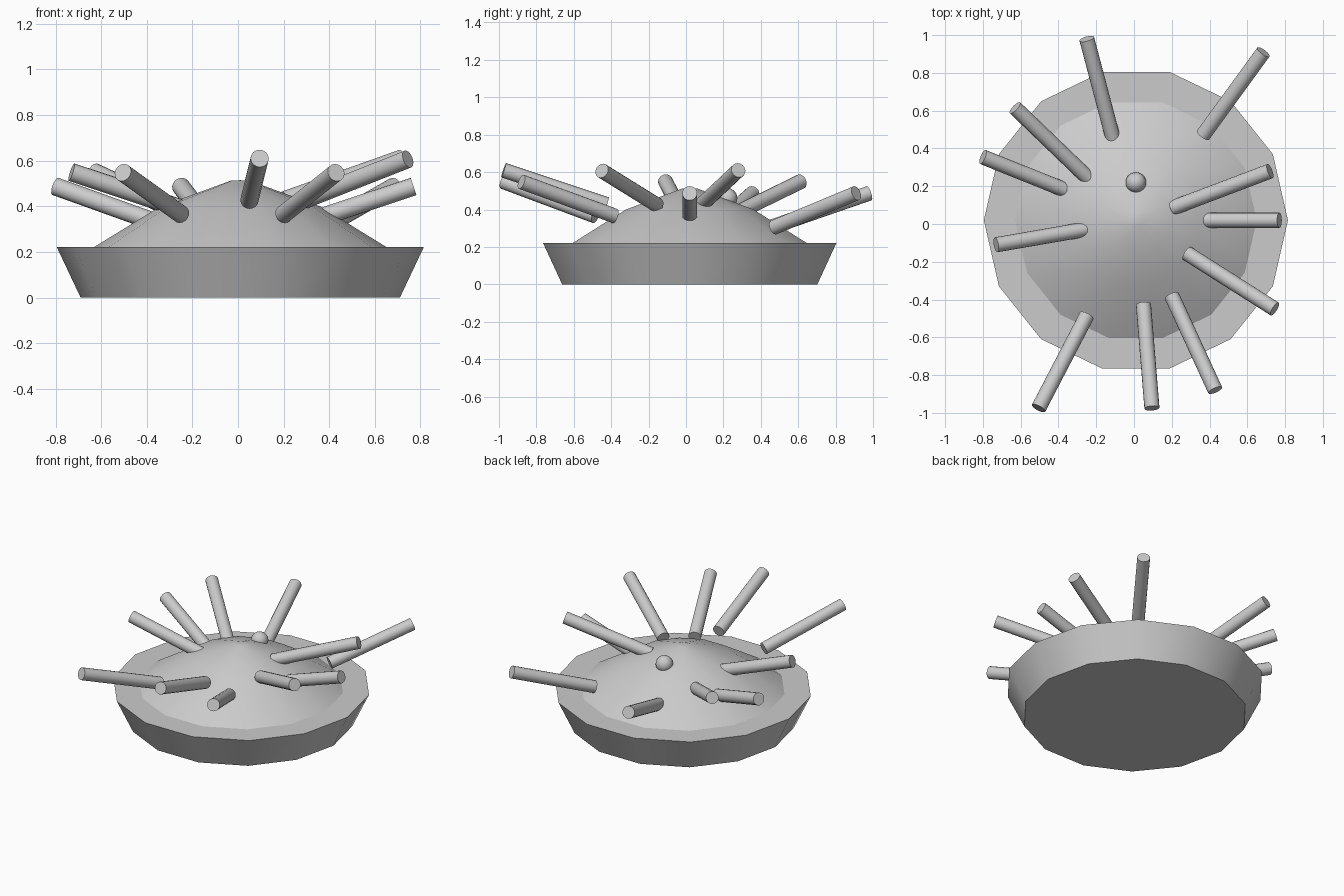
import bpy, bmesh, math
from mathutils import Vector

if "Cube" in bpy.data.objects:
    bpy.data.objects.remove(bpy.data.objects["Cube"])

grey = bpy.data.materials.new("plain_grey")
grey.diffuse_color = (0.6, 0.6, 0.6, 1)
grey.use_nodes = True
grey.node_tree.nodes["Principled BSDF"].inputs["Base Color"].default_value = grey.diffuse_color
CX, CY = 0.01, 0.02


def finish(name, bm, angle):
    bmesh.ops.recalc_face_normals(bm, faces=bm.faces)
    me = bpy.data.meshes.new(name)
    bm.to_mesh(me)
    bm.free()
    ob = bpy.data.objects.new(name, me)
    bpy.context.collection.objects.link(ob)
    me.materials.append(grey)
    bpy.ops.object.select_all(action='DESELECT')
    ob.select_set(True)
    bpy.context.view_layer.objects.active = ob
    bpy.ops.object.shade_smooth_by_angle(angle=math.radians(angle))
    return ob


def lathe(name, profile, sides, angle):
    bm = bmesh.new()
    rings = []
    for r, z in profile:
        rings.append([bm.verts.new((CX + r * math.cos(2 * math.pi * i / sides),
                                    CY + r * math.sin(2 * math.pi * i / sides), z))
                      for i in range(sides)])
    for a, b in zip(rings, rings[1:]):
        for i in range(sides):
            j = (i + 1) % sides
            bm.faces.new((a[i], a[j], b[j], b[i]))
    bm.faces.new(rings[0])
    bm.faces.new(rings[-1])
    return finish(name, bm, angle)


# Flared base with flat rim, rising into a rounded mound with a small flat top
lathe("base_and_mound",
      [(0.70, 0), (0.805, 0.222), (0.64, 0.222), (0.35, 0.40), (0.19, 0.458), (0.04, 0.513)],
      14, 30)

# Spikes: outer end (x, y, z) and inner end (x, y); all rise by the same amount
spikes = [
    ((-0.25, 0.98, 0.487), (-0.11, 0.45)),
    ((0.685, 0.91, 0.487), (0.365, 0.47)),
    ((-0.63, 0.615, 0.55), (-0.24, 0.24)),
    ((-0.80, 0.355, 0.487), (-0.29, 0.15)),
    ((-0.73, -0.11, 0.55), (-0.18, -0.015)),
    ((-0.505, -0.975, 0.548), (-0.25, -0.485)),
    ((0.095, -0.975, 0.61), (0.05, -0.425)),
    ((0.43, -0.88, 0.548), (0.20, -0.38)),
    ((0.745, -0.45, 0.607), (0.28, -0.155)),
    ((0.77, 0.02, 0.487), (0.22, 0.02)),
    ((0.72, 0.28, 0.61), (0.205, 0.085)),
]
for n, (outer, inner) in enumerate(spikes, 1):
    p = Vector(outer)
    q = Vector((inner[0], inner[1], outer[2] - 0.183))
    bm = bmesh.new()
    bmesh.ops.create_cone(bm, cap_ends=True, segments=16, radius1=0.04, radius2=0.04,
                          depth=(p - q).length)
    rot = (p - q).to_track_quat('Z', 'Y').to_matrix()
    bmesh.ops.rotate(bm, verts=bm.verts, matrix=rot)
    bmesh.ops.translate(bm, verts=bm.verts, vec=(p + q) / 2)
    finish("spike_%02d" % n, bm, 35)

# Small knob on the back of the mound
bm = bmesh.new()
bmesh.ops.create_uvsphere(bm, u_segments=14, v_segments=8, radius=0.055)
bmesh.ops.translate(bm, verts=bm.verts, vec=(0.01, 0.22, 0.46))
finish("knob", bm, 40)
